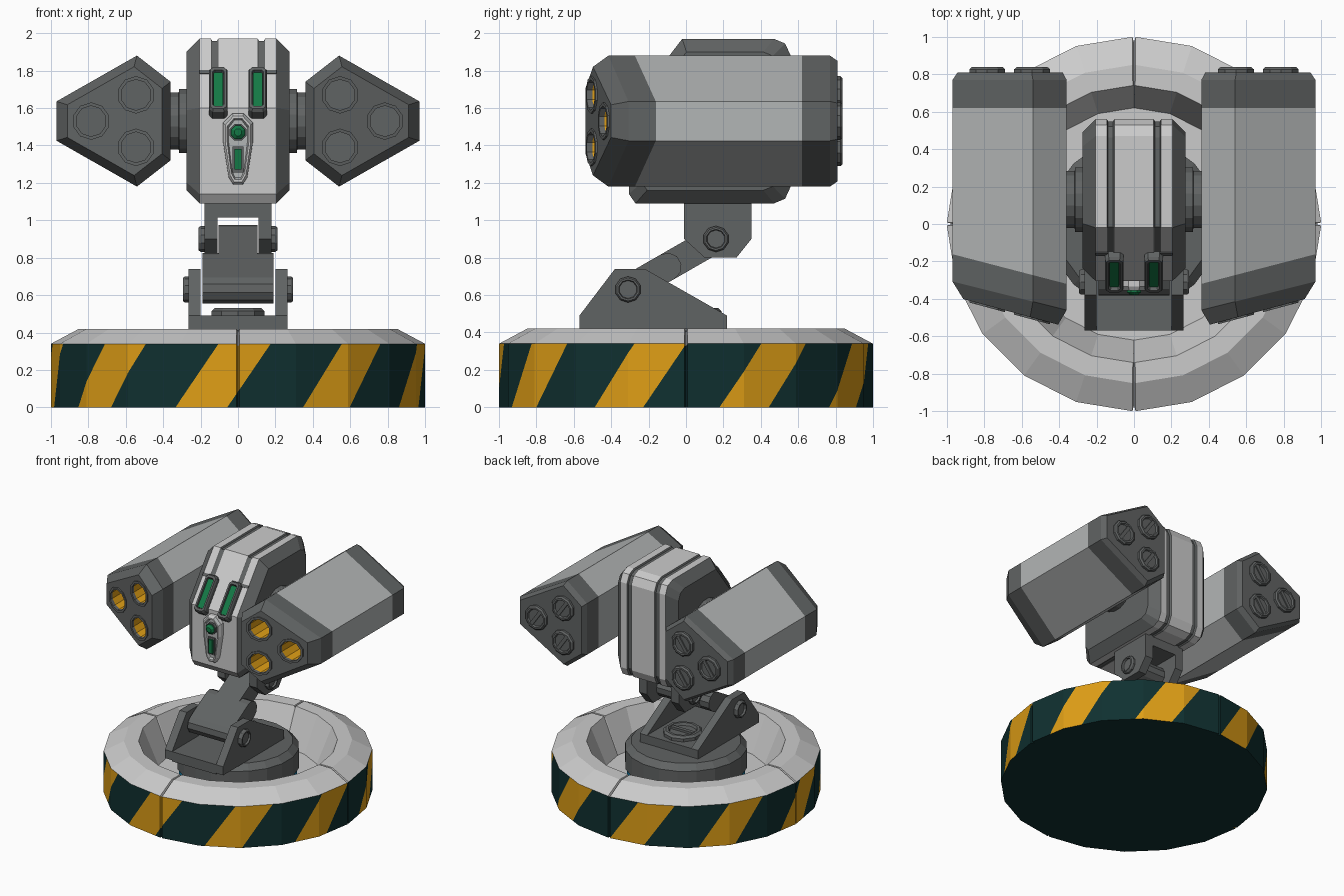
import bpy, bmesh, math
from mathutils import Vector

if "Cube" in bpy.data.objects:
    bpy.data.objects.remove(bpy.data.objects["Cube"])


def mat(name, r, g, b):
    m = bpy.data.materials.new(name)
    m.diffuse_color = (r, g, b, 1)
    m.use_nodes = True
    m.node_tree.nodes["Principled BSDF"].inputs["Base Color"].default_value = m.diffuse_color
    return m


LIGHT = mat("light grey", .60, .60, .60)
PALE = mat("pod grey", .45, .465, .465)
DARK = mat("dark grey", .118, .125, .125)
AMBER = mat("amber", .73, .34, .008)
TEAL = mat("dark teal", .005, .03, .03)
GREEN = mat("green", .007, .19, .06)
BLUE = mat("blue", .007, .22, .42)


def loft(name, loops, mats, rule=None, ring=False):
    """Skin equal-length loops; cap the ends, or close into a ring."""
    bm = bmesh.new()
    rows = [[bm.verts.new(p) for p in lp] for lp in loops]
    n = len(rows[0])
    for a, b in zip(rows, rows[1:] + (rows[:1] if ring else [])):
        for i in range(n):
            bm.faces.new((a[i], a[(i + 1) % n], b[(i + 1) % n], b[i]))
    if not ring:
        bm.faces.new(rows[0])
        bm.faces.new(rows[-1])
    bmesh.ops.recalc_face_normals(bm, faces=bm.faces)
    me = bpy.data.meshes.new(name)
    bm.to_mesh(me)
    bm.free()
    ob = bpy.data.objects.new(name, me)
    bpy.context.collection.objects.link(ob)
    paint(ob, mats, rule)
    return ob


def paint(ob, mats, rule=None):
    ob.data.materials.clear()
    for m in mats:
        ob.data.materials.append(m)
    for f in ob.data.polygons:
        f.material_index = rule(f.center, f.normal) if rule else 0


def prism(name, pts, x0, x1, m):
    """Extrude a (y, z) outline along x."""
    return loft(name, [[(x, y, z) for y, z in pts] for x in (x0, x1)], [m])


def box(name, a, b, m):
    return prism(name, [(a[1], a[2]), (b[1], a[2]), (b[1], b[2]), (a[1], b[2])], a[0], b[0], m)


def disc(name, c, axis, prof, n, m, sign=1):
    """Lathe (radius, height) points about an axis through c."""
    loops = []
    for r, h in prof:
        lp = []
        for i in range(n):
            t = 2 * math.pi * (i + .5) / n
            u, v, h2 = r * math.cos(t), r * math.sin(t), h * sign
            o = {'x': (h2, u, v), 'y': (u, h2, v), 'z': (u, v, h2)}[axis]
            lp.append(Vector(c) + Vector(o))
        loops.append(lp)
    return loft(name, loops, [m])


def bolt_prof(r, h):
    return [(r, -.01), (r, h * .6), (r * .88, h), (r * .74, h), (r * .68, h * .5)]


# Base: 20-sided dish with four seams
SLANT, START, PERIOD, WIDTH, WALL = 13.4, -19.5, 40, 16.2, .34
angles = []
for q in range(4):
    angles += [(q * 90, True), (q * 90 + .5, False)]
    angles += [(q * 90 + k * 18, False) for k in range(1, 5)] + [(q * 90 + 89.5, False)]
base_loops = []
for r, z, cut, drop in [(1, 0, .97, 0), (1, WALL, .97, .015), (.85, .42, .985, .02),
                        (.74, .42, 1, .02), (.62, .13, 1, 0)]:
    base_loops.append([(r * (cut if g else 1) * math.sin(math.radians(a)),
                        -r * (cut if g else 1) * math.cos(math.radians(a)),
                        z - (drop if g else 0)) for a, g in angles])
base = loft("base_dish", base_loops, [LIGHT])


def on_wall(c, n):
    return abs(n.z) < .4 and math.hypot(c.x, c.y) > .9 and c.z < WALL


# Hazard stripes: cut the wall along slanted lines, colour by angle
bm = bmesh.new()
bm.from_mesh(base.data)
for k in range(9):
    for off in (0, WIDTH):
        am = math.radians(START + k * PERIOD + off + SLANT / 2)
        d = Vector((math.sin(am), -math.cos(am), 0))
        t = Vector((math.cos(am), math.sin(am), 0)) * 2 * math.sin(math.radians(SLANT / 2))
        t.z = WALL
        fs = []
        for f in bm.faces:
            c = f.calc_center_median()
            if on_wall(c, f.normal) and Vector((c.x, c.y, 0)).normalized().dot(d) > .86:
                fs.append(f)
        geom = set(fs)
        for f in fs:
            geom.update(f.edges)
            geom.update(f.verts)
        bmesh.ops.bisect_plane(bm, geom=list(geom), dist=1e-5,
                               plane_co=(0, 0, WALL / 2), plane_no=d.cross(t))
bm.to_mesh(base.data)
bm.free()


def stripe(c, n):
    if n.z < -.9:
        return 1
    if not on_wall(c, n):
        return 0
    u = math.degrees(math.atan2(c.x, -c.y)) - START - SLANT * c.z / WALL
    return 2 if u % PERIOD < WIDTH else 1


paint(base, [LIGHT, TEAL, AMBER], stripe)

# Hub in the dish
disc("hub_glow", (0, 0, 0), 'z', [(.445, .12), (.445, .23)], 20, BLUE)
disc("hub", (0, 0, 0), 'z', [(.457, .22), (.457, .375), (.41, .42)], 20, DARK)

# Lower bracket
low = [(-.57, .42), (.22, .42), (.22, .49), (-.22, .74), (-.38, .74), (-.57, .49)]
box("lower_plate", (-.2, -.57, .41), (.2, .22, .49), DARK)
disc("plate_bolt", (0, .04, .49), 'z', bolt_prof(.15, .04), 10, DARK)
box("plate_bolt_slot", (-.1, .025, .49), (.1, .055, .528), DARK)


# Arm: rounded bars between the two pivots
P, Q = Vector((-.31, .63)), Vector((.16, .90))


def capsule(a, b, r):
    ang = math.atan2(b.y - a.y, b.x - a.x)
    out = []
    for c, s in ((a, 90), (b, -90)):
        for i in range(6):
            t = ang + math.radians(s + i * 36)
            out.append((c.x + r * math.cos(t), c.y + r * math.sin(t)))
    return out


prism("arm_lower", capsule(P, P.lerp(Q, .45), .075), -.19, .19, DARK)
prism("arm_upper", capsule(P, Q, .075), -.105, .105, DARK)

# Upper bracket
up = [(-.01, 1.1), (-.01, .9), (.1, .8), (.27, .8), (.35, .9), (.35, 1.1)]
box("upper_plate", (-.12, -.01, 1.015), (.12, .35, 1.1), DARK)

for s in (1, -1):
    prism("lower_cheek", low, s * .2, s * .265, DARK)
    prism("upper_cheek", up, s * .11, s * .18, DARK)
    disc("lower_pivot_bolt", (s * .265, P.x, P.y), 'x', bolt_prof(.07, .03), 10, DARK, s)
    disc("upper_pivot_bolt", (s * .18, Q.x, Q.y), 'x', bolt_prof(.07, .03), 10, DARK, s)

# Head: side profile lofted across x, with sunk seams and chamfered sides
head = [(-.27, 1.09), (-.305, 1.14), (-.305, 1.6), (-.02, 1.97), (.47, 1.97), (.53, 1.945),
        (.56, 1.88), (.56, 1.18), (.53, 1.115), (.47, 1.09)]
half = [(.275, .84), (.205, 1), (.145, 1), (.138, .975), (.112, .975), (.105, 1)]
xs = [(-x, k) for x, k in half] + [(x, k) for x, k in reversed(half)]


def head_loop(x, k):
    lp = []
    for y, z in head:
        kk = 1 if k > .9 and y < -.26 else k      # no seams on the front plate
        lp.append((x, .12 + (y - .12) * kk, 1.53 + (z - 1.53) * kk))
    return lp


def head_rule(c, n):
    return 1 if abs(c.x) > .205 or (.105 < abs(c.x) < .145 and c.y > -.28) else 0


loft("head", [head_loop(x, k) for x, k in xs], [LIGHT, DARK], head_rule)

# Eye slots on the sloped brow
V, N = Vector((0, -.61, -.792)), Vector((0, -.792, .61))
C = Vector((0, -.244, 1.68))


def brow(x, hw, hl, w, ch):
    pts = [(hw, hl - ch), (hw - ch, hl), (-hw + ch, hl), (-hw, hl - ch),
           (-hw, -hl + ch), (-hw + ch, -hl), (hw - ch, -hl), (hw, -hl + ch)]
    return [C + Vector((x + u, 0, 0)) + V * v + N * w for u, v in pts]


for s in (1, -1):
    x = s * .105
    loft("eye_frame", [brow(x, .05, .15, -.03, .02), brow(x, .05, .15, .03, .02),
                       brow(x, .043, .14, .045, .015), brow(x, .03, .122, .045, .01),
                       brow(x, .027, .118, .02, .01)], [DARK])
    loft("eye_glass", [brow(x, .026, .115, w, .008) for w in (.015, .03)], [GREEN])
    loft("brow_seam", [[p - V * .14 for p in brow(s * .172, .034, .012, w, .003)]
                       for w in (-.004, .005)], [DARK])

# Sensor panel on the face
side = [(.03, 1.57), (.08, 1.52), (.08, 1.42), (.05, 1.23), (.025, 1.19)]
panel = side + [(-x, z) for x, z in reversed(side)]
loft("sensor_panel", [[(x * k, y, 1.39 + (z - 1.39) * (k * .5 + .5)) for x, z in panel]
                      for y, k in [(-.29, 1), (-.335, 1), (-.355, .85), (-.355, .72), (-.335, .62)]],
     [LIGHT, PALE], lambda c, n: 1 if c.y > -.345 and abs(c.x) < .052 and 1.22 < c.z < 1.54 else 0)
disc("sensor_ring", (0, -.335, 1.47), 'y', [(.048, 0), (.048, .02)], 8, DARK, -1)
disc("sensor_lens", (0, -.335, 1.47), 'y', [(.04, 0), (.04, .03), (.02, .045)], 8, GREEN, -1)
box("sensor_bar_frame", (-.03, -.345, 1.255), (.03, -.33, 1.395), DARK)
box("sensor_bar", (-.018, -.36, 1.27), (.018, -.33, 1.38), GREEN)

# Launcher pods
hexa = [(.36, 1.74), (.54, 1.88), (.97, 1.635), (.97, 1.425), (.54, 1.18), (.36, 1.32)]
tubes = [(.545, 1.67), (.545, 1.39), (.785, 1.53)]
cuts = [(.81, 0, .92), (.77, 0, 1), (.62, 0, 1), (-.32, .26, 1), (-.46, .25, 1), (-.55, .27, .83)]


def pod_loop(s, y0, sl, k):
    pts = [(.63 + (x - .63) * k, 1.53 + (z - 1.53) * k) for x, z in hexa]
    return [(s * x, y0 + sl * (x - .36), z) for x, z in pts]


def pod_rule(c, n):
    for x, z in tubes:
        if math.hypot(abs(c.x) - x, c.z - z) < .09 and abs(n.y) < .5 and c.y < -.2:
            return 2
    return 0 if -.1 < c.y < .6 else 1


for s in (1, -1):
    pod = loft("launcher_pod", [pod_loop(s, *c) for c in cuts], [PALE])
    for x, z in tubes:
        # Bore each tube, add a rim in front and a slotted cap behind
        cutter = disc("tube_cutter", (s * x, 0, z), 'y', [(.083, -.8), (.083, -.2)], 10, DARK)
        cutter.data.materials.clear()
        mod = pod.modifiers.new("bore", 'BOOLEAN')
        mod.operation, mod.solver, mod.object = 'DIFFERENCE', 'EXACT', cutter
        bpy.context.view_layer.objects.active = pod
        bpy.ops.object.modifier_apply(modifier=mod.name)
        bpy.data.objects.remove(cutter)
        rim = []
        for r, d in [(.1, .02), (.1, -.01), (.082, -.01), (.082, .02)]:
            lp = []
            for i in range(10):
                t = 2 * math.pi * (i + .5) / 10
                px = x + r * math.cos(t)
                lp.append((s * px, -.55 + .27 * (px - .36) + d, z + r * math.sin(t)))
            rim.append(lp)
        loft("tube_rim", rim, [DARK], ring=True)
        disc("tube_cap", (s * x, .81, z), 'y', bolt_prof(.1, .028), 10, DARK)
        slot = box("tube_cap_slot", (-.07, 0, -.014), (.07, .024, .014), DARK)
        slot.location = (s * x, .81, z)
        slot.rotation_euler.y = s * math.radians(55)
    paint(pod, [PALE, DARK, AMBER], pod_rule)

    # Crossed inlays on both sloped faces
    for v in (1, -1):
        a, b = Vector((s * .54, 0, 1.53 + v * .35)), Vector((s * .97, 0, 1.53 + v * .105))
        e = (b - a).normalized()
        nrm = Vector((s * abs(e.z), 0, v * abs(e.x)))
        mid = (a + b) / 2 + Vector((s * -.01, .175, 0))
        for k in (1, -1):
            d = (e * .16 * k + Vector((0, .265, 0)))
            w = d.cross(nrm).normalized() * .018
            loft("cross_inlay", [[mid + nrm * h + i * d + j * w for i, j in
                                  ((1, 1), (1, -1), (-1, -1), (-1, 1))] for h in (-.004, .004)], [DARK])

    # Shoulder joint between head and pod
    disc("shoulder", (0, .13, 1.53), 'x', [(.175, .25), (.175, .315), (.155, .317), (.155, .37)],
         16, DARK, s)
